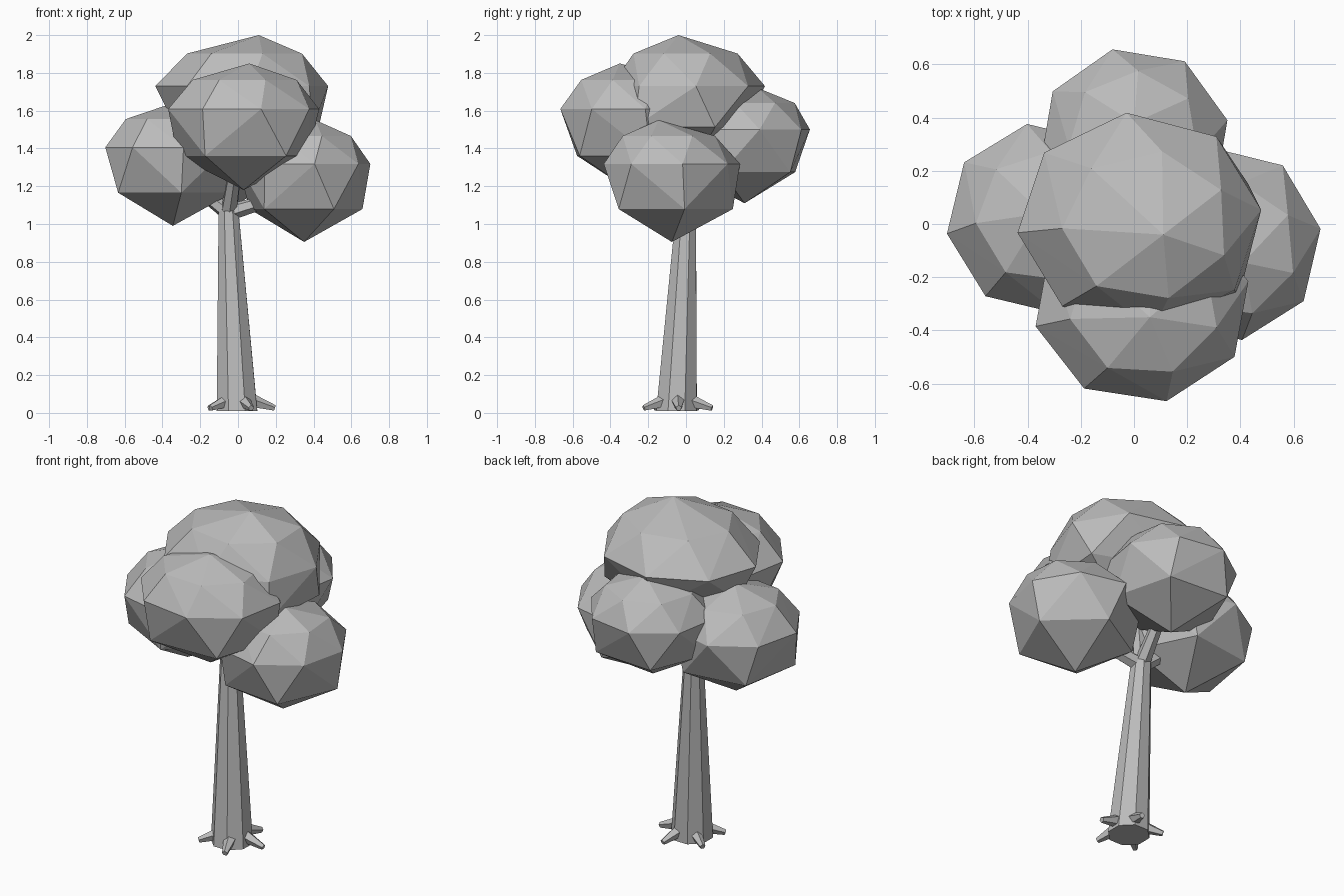
import bpy, bmesh, math
from mathutils import Vector

cube = bpy.data.objects.get("Cube")
if cube:
    bpy.data.objects.remove(cube, do_unlink=True)

grey = bpy.data.materials.new("plain grey")
grey.use_nodes = True
grey.diffuse_color = (0.5, 0.5, 0.5, 1)
grey.node_tree.nodes["Principled BSDF"].inputs["Base Color"].default_value = (0.5, 0.5, 0.5, 1)


def ring(center, rx, ry, count, phase):
    """Points of a level ellipse."""
    angles = [math.radians(phase) + math.tau * i / count for i in range(count)]
    return [center + Vector((rx * math.cos(a), ry * math.sin(a), 0)) for a in angles]


def finish(name, bm):
    bmesh.ops.recalc_face_normals(bm, faces=bm.faces)
    mesh = bpy.data.meshes.new(name)
    bm.to_mesh(mesh)
    bm.free()
    mesh.materials.append(grey)
    obj = bpy.data.objects.new(name, mesh)
    bpy.context.collection.objects.link(obj)


def leaf_clump(name, x, y, rx, ry, bottom, top, phase, low_phase, tip, belly=(0, 0, 0.27)):
    """Faceted clump: five-sided lower ring, octagonal belt, upper ring and two tips."""
    def level(t):
        return Vector((x, y, bottom + t * (top - bottom)))
    lean = Vector((tip[0], tip[1], 0))
    sag = Vector((belly[0], belly[1], 0))
    points = [level(0), level(1) + lean]
    points += ring(level(belly[2]) + sag, rx * 0.89, ry * 0.89, 5, low_phase)
    points += ring(level(0.64), rx, ry, 8, phase)
    points += ring(level(0.87) + lean * 0.3, rx * 0.69, ry * 0.69, 7, phase + 22)
    bm = bmesh.new()
    for p in points:
        bm.verts.new(p)
    bmesh.ops.convex_hull(bm, input=bm.verts)
    finish(name, bm)


def limb(name, start, end, r1, r2, sides, level=False):
    """Tapered flat-sided limb between two points."""
    start, end = Vector(start), Vector(end)
    turn = (end - start).to_track_quat("Z", "Y").to_matrix()
    bm = bmesh.new()
    loops = []
    for c, r in ((start, r1), (end, r2)):
        pts = ring(Vector(), r, r, sides, 22)
        loops.append([bm.verts.new(c + (p if level else turn @ p)) for p in pts])
    for i in range(sides):
        j = (i + 1) % sides
        bm.faces.new((loops[0][i], loops[0][j], loops[1][j], loops[1][i]))
    bm.faces.new(loops[0])
    bm.faces.new(loops[1])
    finish(name, bm)


# Leaf clumps: centre, radii, bottom and top heights, belt and lower turns, tip and belly offsets
leaf_clump("top_leaves", 0.02, 0.01, 0.46, 0.41, 1.25, 2.0, 6, -40, (0.09, -0.05), (0.06, -0.05, 0.35))
leaf_clump("front_leaves", 0.03, -0.3, 0.41, 0.375, 1.18, 1.85, 13, 20, (0.03, -0.05))
leaf_clump("left_leaves", 0.35, -0.075, 0.355, 0.365, 0.905, 1.55, 9, 12, (0.06, -0.07))
leaf_clump("right_leaves", -0.345, 0.02, 0.362, 0.36, 0.99, 1.64, 9, -10, (0.0, 0.02))
leaf_clump("back_leaves", 0.0, 0.31, 0.36, 0.355, 1.11, 1.72, 13, 50, (0.0, 0.07))

# Leaning trunk
fork = Vector((-0.05, 0.0, 1.07))
limb("trunk", (-0.005, -0.05, 0.01), fork, 0.116, 0.057, 8, level=True)

# Branches from the fork into each clump
branch_ends = {
    "top": (-0.01, 0.0, 1.5),
    "front": (0.0, -0.22, 1.4),
    "left": (0.25, -0.06, 1.15),
    "right": (-0.26, 0.03, 1.22),
    "back": (-0.01, 0.24, 1.3),
}
for side, end in branch_ends.items():
    limb(side + "_branch", fork - Vector((0, 0, 0.01)), end, 0.045, 0.03, 6)

# Short roots around the foot
for i in range(5):
    a = math.radians(-70 + 72 * i)
    out = Vector((math.cos(a), math.sin(a), 0))
    foot = Vector((0.005, -0.045, 0))
    limb(f"root_{i + 1}", foot + out * 0.08 + Vector((0, 0, 0.06)),
         foot + out * 0.19 + Vector((0, 0, 0.025)), 0.036, 0.016, 5)
